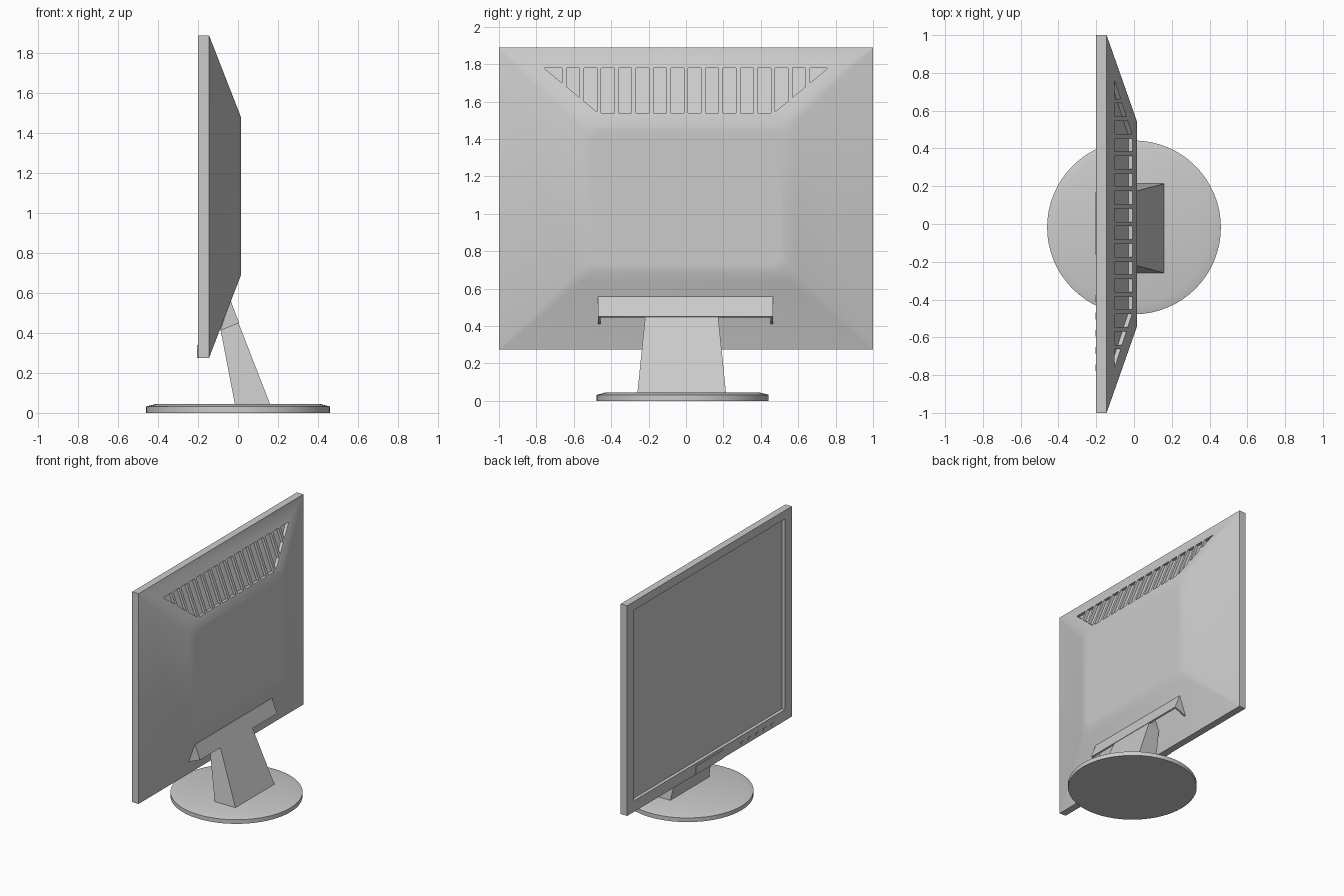
import bpy, bmesh, math

if "Cube" in bpy.data.objects:
    bpy.data.objects.remove(bpy.data.objects["Cube"])

grey = bpy.data.materials.new("light grey plastic")
grey.diffuse_color = (0.6, 0.6, 0.6, 1)
grey.use_nodes = True
grey.node_tree.nodes["Principled BSDF"].inputs["Base Color"].default_value = grey.diffuse_color


def finish(name, bm, smooth=False):
    bmesh.ops.recalc_face_normals(bm, faces=bm.faces)
    me = bpy.data.meshes.new(name)
    bm.to_mesh(me)
    bm.free()
    me.materials.append(grey)
    ob = bpy.data.objects.new(name, me)
    bpy.context.collection.objects.link(ob)
    if smooth:
        bpy.ops.object.select_all(action='DESELECT')
        bpy.context.view_layer.objects.active = ob
        ob.select_set(True)
        bpy.ops.object.shade_smooth_by_angle(angle=math.radians(30))
    return ob


def add_loft(bm, rings, cap=True):
    """Bridge rings of equal point count and close both ends."""
    vs = [[bm.verts.new(p) for p in r] for r in rings]
    n = len(vs[0])
    for a, b in zip(vs, vs[1:]):
        for i in range(n):
            j = (i + 1) % n
            bm.faces.new((a[i], a[j], b[j], b[i]))
    if cap:
        bm.faces.new(vs[0])
        bm.faces.new(vs[-1])


def rect(x, hy, z0, z1, c=0.0):
    """Rectangle in the yz plane, optionally with cut corners."""
    if not c:
        return [(x, -hy, z0), (x, hy, z0), (x, hy, z1), (x, -hy, z1)]
    return [(x, -hy + c, z0), (x, hy - c, z0), (x, hy, z0 + c), (x, hy, z1 - c),
            (x, hy - c, z1), (x, -hy + c, z1), (x, -hy, z1 - c), (x, -hy, z0 + c)]


def box(name, x0, x1, y0, y1, z0, z1):
    bm = bmesh.new()
    add_loft(bm, [[(x, y0, z0), (x, y1, z0), (x, y1, z1), (x, y0, z1)] for x in (x0, x1)])
    return finish(name, bm)


# Bezel frame with recessed opening
bm = bmesh.new()
add_loft(bm, [rect(-0.172, 0.915, 0.36, 1.825), rect(-0.2, 0.915, 0.36, 1.825),
              rect(-0.2, 1.0, 0.275, 1.89), rect(-0.145, 1.0, 0.275, 1.89)])
finish("bezel", bm)
box("screen", -0.176, -0.17, -0.914, 0.914, 0.361, 1.824)

# Tapered back shell with softened ridge
def slope_ring(t):
    return rect(-0.145 + 0.16 * t, 1 - 0.455 * t, 0.275 + 0.415 * t,
                1.89 - 0.41 * t, 0.004 + 0.041 * t)

bm = bmesh.new()
add_loft(bm, [slope_ring(0), slope_ring(0.88), slope_ring(1),
              rect(0.015, 0.505, 0.73, 1.44, 0.03)])
shell = finish("back_shell", bm)

# Cooling slots cut into the upper slope, trimmed to a trapezoid
def slope_x(z):
    return -0.145 + (1.89 - z) / 0.41 * 0.16

def trim_z(y):
    return max(1.54, 1.54 + (y - 0.47) / 0.29 * 0.24)

bm = bmesh.new()
for k in range(8):
    y0 = 0.0115 + 0.093 * k
    y1 = y0 + 0.07 if k < 7 else 0.757
    ys = [y0, y1]
    if y0 < 0.47 < y1:
        ys.insert(1, 0.47)
    outline = [(y, trim_z(y)) for y in ys] + [(y1, 1.78), (y0, 1.78)]
    for side in (-1, 1):
        add_loft(bm, [[(slope_x(z) + d, side * y, z) for y, z in outline]
                      for d in (-0.022, 0.03)])
cutter = finish("slot_cutter", bm)
cutter.hide_render = True
cutter.hide_viewport = True
mod = shell.modifiers.new("slots", 'BOOLEAN')
mod.operation = 'DIFFERENCE'
mod.solver = 'EXACT'
mod.object = cutter
bpy.ops.object.select_all(action='DESELECT')
bpy.context.view_layer.objects.active = shell
shell.select_set(True)
bpy.ops.object.modifier_apply(modifier="slots")
bpy.ops.object.shade_smooth_by_angle(angle=math.radians(30))
bpy.data.objects.remove(cutter)

# Front chin plate and control buttons
box("chin_plate", -0.204, -0.19, -0.165, 0.17, 0.275, 0.34)
for i in range(5):
    y = -0.395 - 0.0915 * i
    box(f"button_{i + 1}", -0.204, -0.19, y - 0.018, y + 0.018, 0.298, 0.316)

# Hinge cover: sloping plate with two side flanges, open underneath
def prism(name, profile, y0, y1):
    bm = bmesh.new()
    add_loft(bm, [[(x, y, z) for x, z in profile] for y in (y0, y1)])
    return finish(name, bm)

prism("hinge_cover", [(-0.036, 0.56), (0.006, 0.45), (-0.006, 0.446), (-0.046, 0.55)],
      -0.47, 0.465)
flange = [(-0.036, 0.56), (0.006, 0.45), (-0.09, 0.412)]
prism("hinge_flange_a", flange, -0.47, -0.457)
prism("hinge_flange_b", flange, 0.452, 0.465)

# Leaning neck, narrowing upwards
bm = bmesh.new()
rings = []
for xa, za, xb, zb, h in ((-0.015, 0.04, 0.162, 0.04, 0.237),
                          (-0.088, 0.42, 0.002, 0.452, 0.195),
                          (-0.09, 0.43, -0.036, 0.54, 0.19)):
    c = -0.023
    rings.append([(xa, c - h, za), (xb, c - h, zb), (xb, c + h, zb), (xa, c + h, za)])
add_loft(bm, rings)
finish("neck", bm)

# Round foot with chamfered rim
bm = bmesh.new()
add_loft(bm, [[(r * math.cos(a), -0.018 + r * math.sin(a), z)
               for a in (math.tau * i / 64 for i in range(64))]
              for r, z in ((0.46, 0), (0.46, 0.032), (0.41, 0.045))])
finish("foot", bm, smooth=True)
